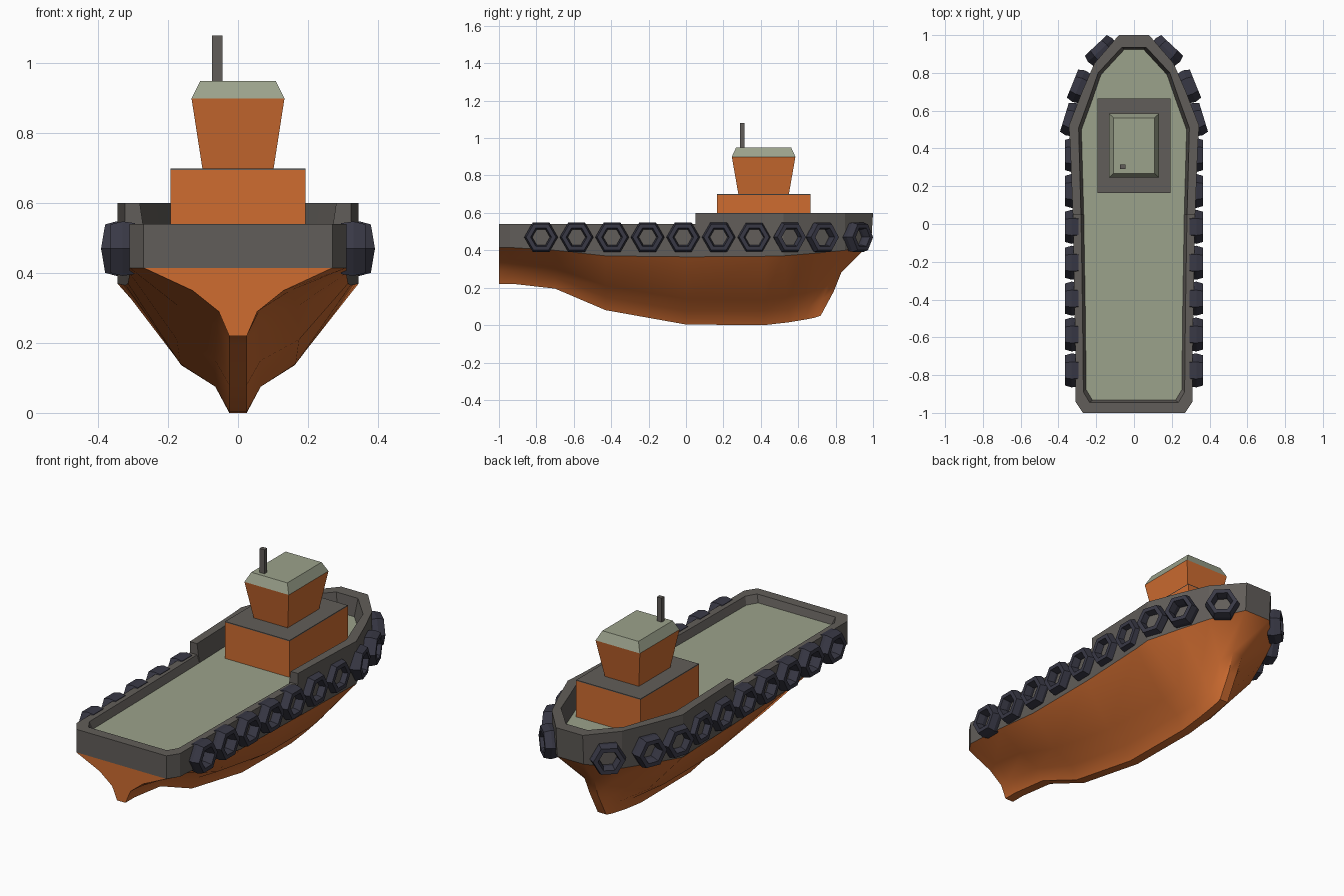
import bpy, bmesh
from math import cos, sin, pi, radians
from mathutils import Matrix, Vector

if "Cube" in bpy.data.objects:
    bpy.data.objects.remove(bpy.data.objects["Cube"])


def material(name, rgb):
    m = bpy.data.materials.new(name)
    m.diffuse_color = (*rgb, 1)
    m.use_nodes = True
    m.node_tree.nodes["Principled BSDF"].inputs["Base Color"].default_value = m.diffuse_color
    return m


ORANGE = material("orange_paint", (0.62, 0.15, 0.03))
GREY = material("dark_grey", (0.12, 0.11, 0.10))
PALE = material("pale_green_grey", (0.33, 0.36, 0.26))
RUBBER = material("rubber", (0.04, 0.04, 0.06))


def build(name, verts, faces, mat, smooth=None):
    me = bpy.data.meshes.new(name)
    me.from_pydata(verts, [], faces)
    bm = bmesh.new()
    bm.from_mesh(me)
    bmesh.ops.remove_doubles(bm, verts=bm.verts, dist=1e-5)
    bmesh.ops.dissolve_degenerate(bm, edges=bm.edges, dist=1e-5)
    bmesh.ops.recalc_face_normals(bm, faces=bm.faces)
    bm.to_mesh(me)
    bm.free()
    me.materials.append(mat)
    ob = bpy.data.objects.new(name, me)
    bpy.context.collection.objects.link(ob)
    if smooth:
        bpy.ops.object.select_all(action='DESELECT')
        ob.select_set(True)
        bpy.context.view_layer.objects.active = ob
        bpy.ops.object.shade_smooth_by_angle(angle=radians(smooth))
    return ob


def loft(rings, wrap_profile=False):
    """Skin a cyclic series of equal-length sections."""
    n, k = len(rings), len(rings[0])
    verts = [p for r in rings for p in r]
    faces = []
    for i in range(n):
        j = (i + 1) % n
        for a in range(k if wrap_profile else k - 1):
            b = (a + 1) % k
            faces.append((i*k + a, j*k + a, j*k + b, i*k + b))
    return verts, faces


def mirrored(sections):
    return sections + [[(-x, y, z) for x, y, z in s] for s in reversed(sections)]


def frustum(name, low, high, mat):
    """Box between two rectangles (x0, x1, y0, y1, z)."""
    v = [(x, y, r[4]) for r in (low, high)
         for x, y in ((r[0], r[2]), (r[1], r[2]), (r[1], r[3]), (r[0], r[3]))]
    f = [(0, 1, 2, 3), (4, 5, 6, 7)] + [(i, (i+1) % 4, (i+1) % 4 + 4, i + 4) for i in range(4)]
    return build(name, v, f, mat)


# Hull: half sections from keel up to rubbing band, stern to stem
half = [
    [(.025, -1, .22), (.055, -1, .29), (.13, -1, .35), (.27, -1, .415)],
    [(.025, -.92, .22), (.06, -.93, .29), (.15, -.935, .35), (.31, -.94, .415)],
    [(.025, -.7, .195), (.06, -.7, .255), (.17, -.7, .305), (.31, -.7, .40)],
    [(.025, -.43, .08), (.065, -.43, .15), (.175, -.43, .21), (.315, -.43, .37)],
    [(.025, 0, .003), (.065, 0, .075), (.165, 0, .14), (.322, 0, .365)],
    [(.025, .42, 0), (.065, .42, .075), (.16, .42, .135), (.338, .42, .368)],
    [(.025, .55, .015), (.06, .55, .08), (.15, .54, .15), (.345, .52, .37)],
    [(.025, .64, .03), (.05, .66, .10), (.12, .68, .20), (.275, .7, .385)],
    [(.025, .69, .04), (.035, .73, .14), (.07, .77, .24), (.21, .85, .40)],
    [(.025, .72, .05), (.025, .79, .18), (.03, .83, .28), (.08, .99, .44)],
]
build("hull", *loft(mirrored([[(0, *s[0][1:])] + s for s in half])), ORANGE, 35)

# Bulwark: outer wall, rim and inner wall, stepped up at the foredeck
inner = [(.235, -.945), (.268, -.89), (.27, -.7), (.273, -.43), (.28, 0),
         (.291, .42), (.293, .51), (.235, .67), (.19, .80), (.065, .935)]
DECK = .5
rim = []
for s, (xi, yi) in zip(half, inner):
    xo, yo, zb = s[3]
    top = .60 if yo > .05 else .54
    rim.append([(xo, yo, zb), (xo, max(-1, yo + (.01 if yo > .9 else 0)), top),
                (xi, yi, top), (xi - .015, yi + (.012 if yi < -.8 else -.01), DECK)])
step = [[(.324, .05, .365), (.324, .05, z), (.281, .05, z), (.266, .05, DECK)] for z in (.54, .60)]
rim[5:5] = step
build("bulwark", *loft(mirrored(rim)), GREY)

# Deck plate inside the bulwark
plate = [s[3] for s in mirrored(rim)]
build("deck", plate, [], PALE).data.clear_geometry()
m = len(rim)
bpy.data.objects["deck"].data.from_pydata(
    plate, [], [(i, i + 1, 2*m - 2 - i, 2*m - 1 - i) for i in range(m - 1) if i != 5])

# Deckhouse, wheelhouse, roof and mast
frustum("deckhouse", (-.193, .193, .165, .665, DECK), (-.193, .193, .165, .665, .695), ORANGE)
frustum("deckhouse_top", (-.193, .193, .165, .665, .695), (-.193, .193, .165, .665, .70), GREY)
frustum("wheelhouse", (-.102, .102, .28, .55, .70), (-.133, .133, .245, .585, .90), ORANGE)
frustum("roof", (-.133, .133, .245, .585, .90), (-.108, .108, .268, .562, .95), PALE)
frustum("mast", (-.074, -.045, .29, .314, .94), (-.074, -.045, .29, .314, 1.08), GREY)

# Hexagonal tyre fenders, turning with the bow
profile = [(.084, -.035), (.09, 0), (.08, .035), (.056, .035), (.047, 0), (.05, -.035)]
spots = [(.33, -.775 + .19*i, 0) for i in range(7)]
spots += [(.335, .555, 17), (.293, .73, 22), (.178, .92, 47)]
for side in (1, -1):
    for i, (x, y, turn) in enumerate(spots):
        place = Matrix.Translation((x, y, .47)) @ Matrix.Rotation(radians(turn), 4, 'Z')
        rings = []
        for k in range(6):
            a = k * pi / 3
            ring = [place @ Vector((d, r*cos(a), r*sin(a))) for r, d in profile]
            rings.append([(side * p.x, p.y, p.z) for p in ring])
        build(f"tyre_{'right' if side > 0 else 'left'}_{i}", *loft(rings, True), RUBBER)
